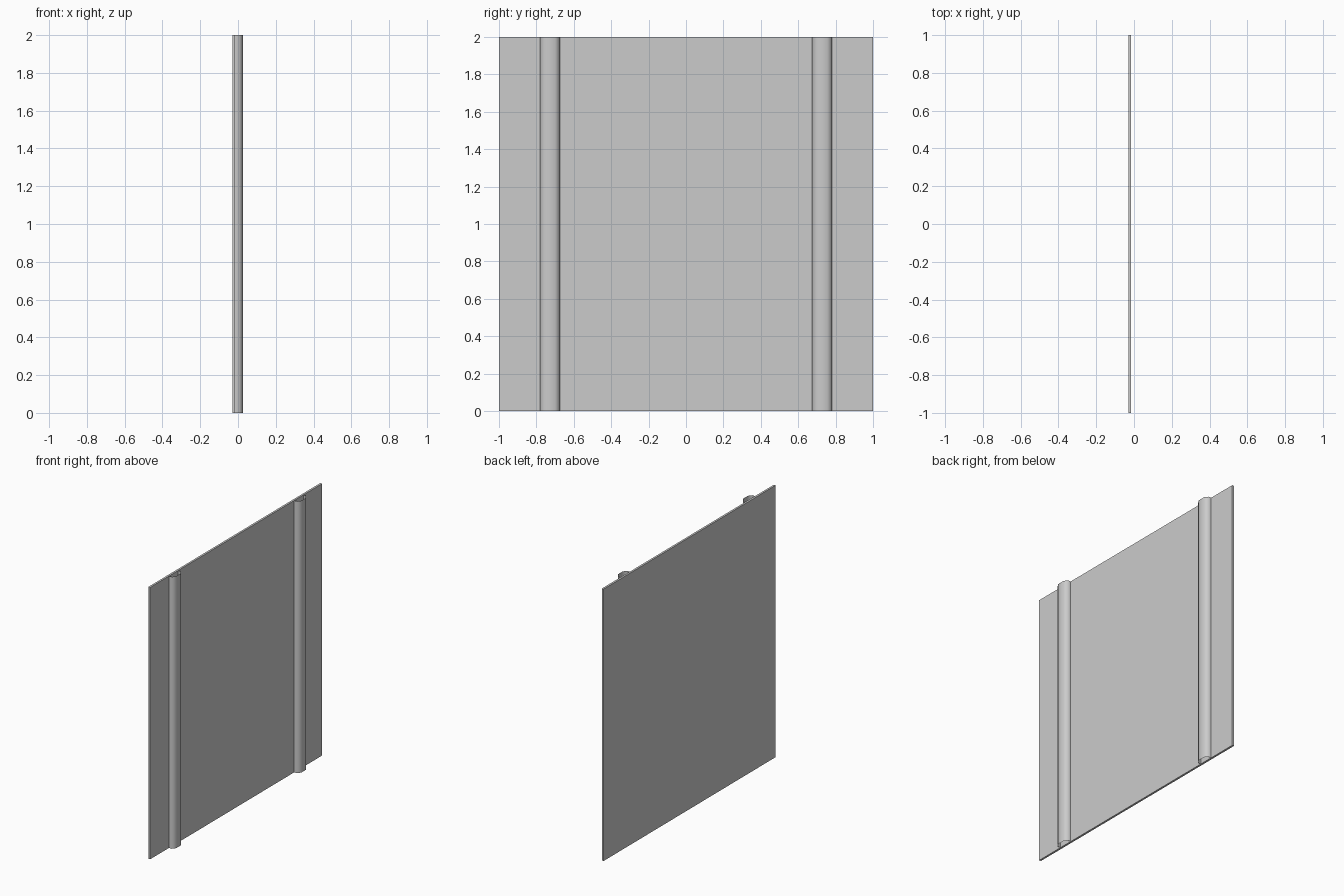
import bpy

if "Cube" in bpy.data.objects:
    bpy.data.objects.remove(bpy.data.objects["Cube"])

H = 2.0          # panel height
BACK, FACE, CREST = -0.03, -0.015, 0.026


def make_object(name, verts, faces):
    mesh = bpy.data.meshes.new(name)
    mesh.from_pydata(verts, [], faces)
    mesh.update()
    obj = bpy.data.objects.new(name, mesh)
    bpy.context.collection.objects.link(obj)
    return obj


# flat sheet
bpy.ops.mesh.primitive_cube_add(size=1, location=((BACK + FACE) / 2, 0, H / 2))
panel = bpy.context.object
panel.name = "panel"
panel.scale = (FACE - BACK, 2.0, H)
bpy.ops.object.transform_apply(location=False, rotation=False, scale=True)

# open-ended channel section: (x, offset in y)
half = [(FACE, 0.053), (0.008, 0.053), (CREST, 0.028)]
profile = [(x, -y) for x, y in half] + half[::-1]

# two vertical stiffening ribs
for side, label in ((-1, "left"), (1, "right")):
    yc = side * 0.728
    n = len(profile)
    verts = [(x, yc + y, z) for z in (0, H) for x, y in profile]
    faces = [(i, i + 1, n + i + 1, n + i) for i in range(n - 1)]
    rib = make_object("rib_" + label, verts, faces)
    bpy.ops.object.select_all(action='DESELECT')
    rib.select_set(True)
    bpy.context.view_layer.objects.active = rib
    bpy.ops.object.shade_smooth_by_angle(angle=1.0)
